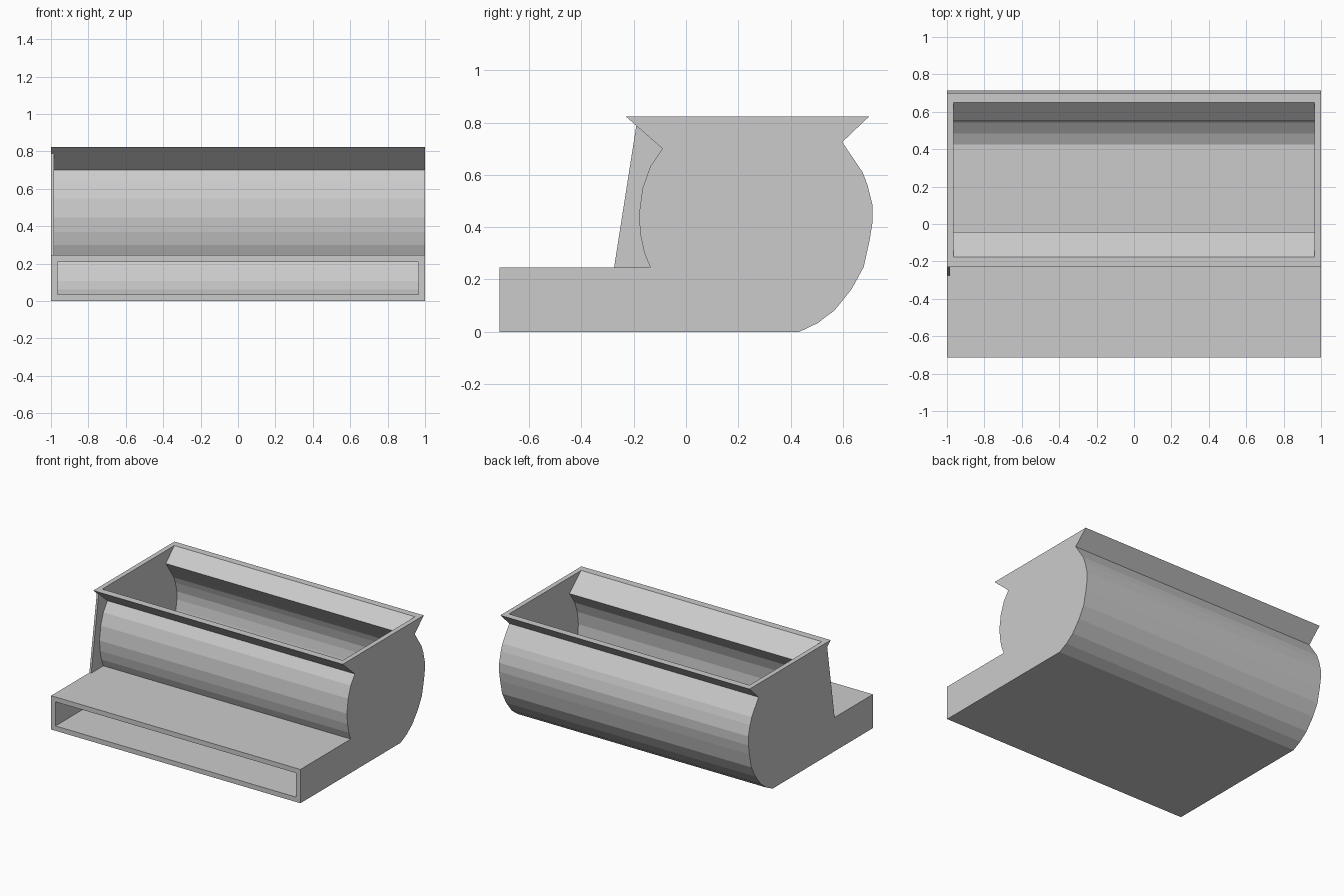
import bpy, bmesh
from mathutils import Vector

if "Cube" in bpy.data.objects:
    bpy.data.objects.remove(bpy.data.objects["Cube"])

WALL = 0.035

# Side profile halves as (y, z), both running from the lip down to the chute mouth
front = [(-0.23, 0.823), (-0.09, 0.70), (-0.136, 0.633), (-0.166, 0.549), (-0.18, 0.446),
         (-0.174, 0.369), (-0.159, 0.30), (-0.136, 0.245), (-0.713, 0.245)]
back = [(0.70, 0.823), (0.597, 0.725), (0.644, 0.656), (0.675, 0.61), (0.694, 0.56),
        (0.713, 0.484), (0.713, 0.419), (0.702, 0.35), (0.679, 0.247), (0.633, 0.163),
        (0.568, 0.082), (0.503, 0.033), (0.434, 0.0), (-0.713, 0.0)]


def inset(points, side):
    """Mitred offset of an open path by the wall thickness."""
    pts = [Vector(p) for p in points]
    normals = []
    for a, b in zip(pts, pts[1:]):
        d = (b - a).normalized()
        normals.append(Vector((-d.y, d.x)) * side)
    out = []
    for i, p in enumerate(pts):
        n1 = normals[max(i - 1, 0)]
        n2 = normals[min(i, len(normals) - 1)]
        out.append(p + (n1 + n2) * WALL / (1 + n1.dot(n2)))
    # Run both open ends well past the body so the cut goes through
    first = out[0] + (out[0] - out[1]).normalized() * 0.1
    last = out[-1] + Vector((-0.1, 0))
    return [first] + out[1:-1] + [last]


def extrude_profile(name, outline, x0, x1):
    """Extrude a closed (y, z) outline from x0 to x1."""
    bm = bmesh.new()
    face = bm.faces.new([bm.verts.new((x0, p[0], p[1])) for p in outline])
    ext = bmesh.ops.extrude_face_region(bm, geom=[face])
    moved = [v for v in ext["geom"] if isinstance(v, bmesh.types.BMVert)]
    bmesh.ops.translate(bm, verts=moved, vec=(x1 - x0, 0, 0))
    bmesh.ops.recalc_face_normals(bm, faces=bm.faces)
    mesh = bpy.data.meshes.new(name)
    bm.to_mesh(mesh)
    bm.free()
    obj = bpy.data.objects.new(name, mesh)
    bpy.context.collection.objects.link(obj)
    return obj


# Hopper body with flared lips and front chute
body = extrude_profile("hopper_body", front + back[::-1], -1, 1)

# Cavity, open at the top and at the chute mouth
cavity = extrude_profile("cavity_cutter", inset(front, 1) + inset(back, -1)[::-1],
                         -1 + WALL, 1 - WALL)
cavity.hide_render = True
cut = body.modifiers.new("hollow", 'BOOLEAN')
cut.operation = 'DIFFERENCE'
cut.solver = 'EXACT'
cut.object = cavity
bpy.context.view_layer.objects.active = body
body.select_set(True)
bpy.ops.object.modifier_apply(modifier=cut.name)
bpy.data.objects.remove(cavity)

# Thin brace plate filling the notch on the left end
extrude_profile("left_brace_plate", [(-0.275, 0.245), (-0.19, 0.788)] + front[1:-1], -1, -0.985)
